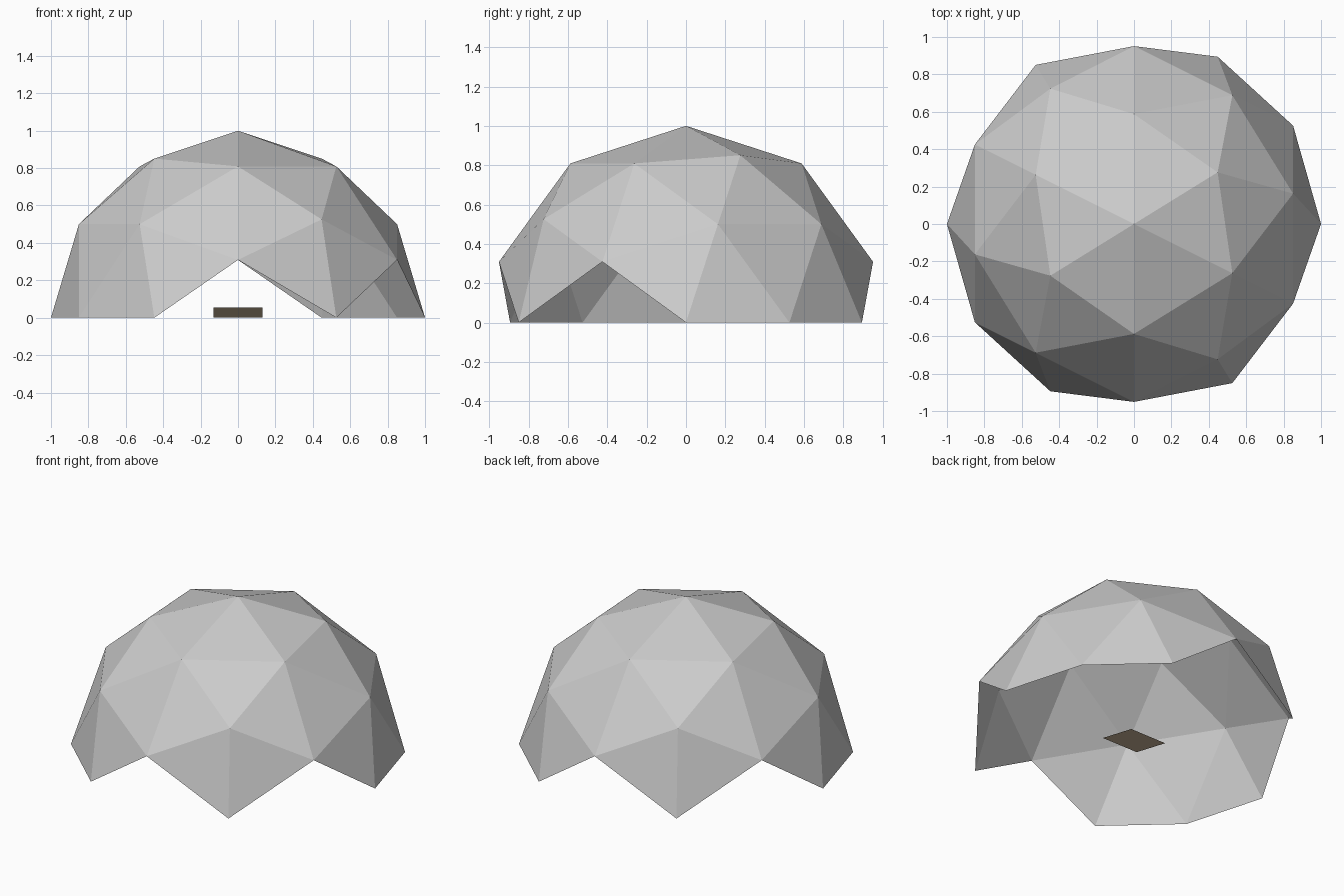
import bpy
import bmesh
from mathutils import Matrix


def make_material(name, rgb):
    mat = bpy.data.materials.new(name)
    mat.use_nodes = True
    color = (*rgb, 1.0)
    mat.diffuse_color = color
    mat.node_tree.nodes["Principled BSDF"].inputs["Base Color"].default_value = color
    return mat


def add_object(name, bm, mat):
    mesh = bpy.data.meshes.new(name)
    bm.to_mesh(mesh)
    bm.free()
    mesh.materials.append(mat)
    obj = bpy.data.objects.new(name, mesh)
    bpy.context.collection.objects.link(obj)
    return obj


cube = bpy.data.objects.get("Cube")
if cube:
    bpy.data.objects.remove(cube, do_unlink=True)

shell_grey = make_material("shell grey", (0.6, 0.6, 0.6))
tan_brown = make_material("tan brown", (0.7, 0.55, 0.38))

# Faceted geodesic shell: a sphere lying on its side, keeping only the
# triangles wholly above ground, which leaves the pointed openings
bm = bmesh.new()
bmesh.ops.create_icosphere(bm, subdivisions=2, radius=1.0)
on_side = Matrix(((0, 0, 1), (1, 0, 0), (0, 1, 0))).to_4x4()
bmesh.ops.transform(bm, matrix=on_side, verts=bm.verts)
below = [f for f in bm.faces if min(v.co.z for v in f.verts) < -0.01]
bmesh.ops.delete(bm, geom=below, context="FACES")
add_object("dome_shell", bm, shell_grey)

# Small square panel on the floor, its front edge raised
half, lift = 0.132, 0.055
bm = bmesh.new()
corners = [(-half, -half, lift), (half, -half, lift), (half, half, 0), (-half, half, 0)]
bm.faces.new([bm.verts.new(c) for c in corners])
add_object("floor_panel", bm, tan_brown)
